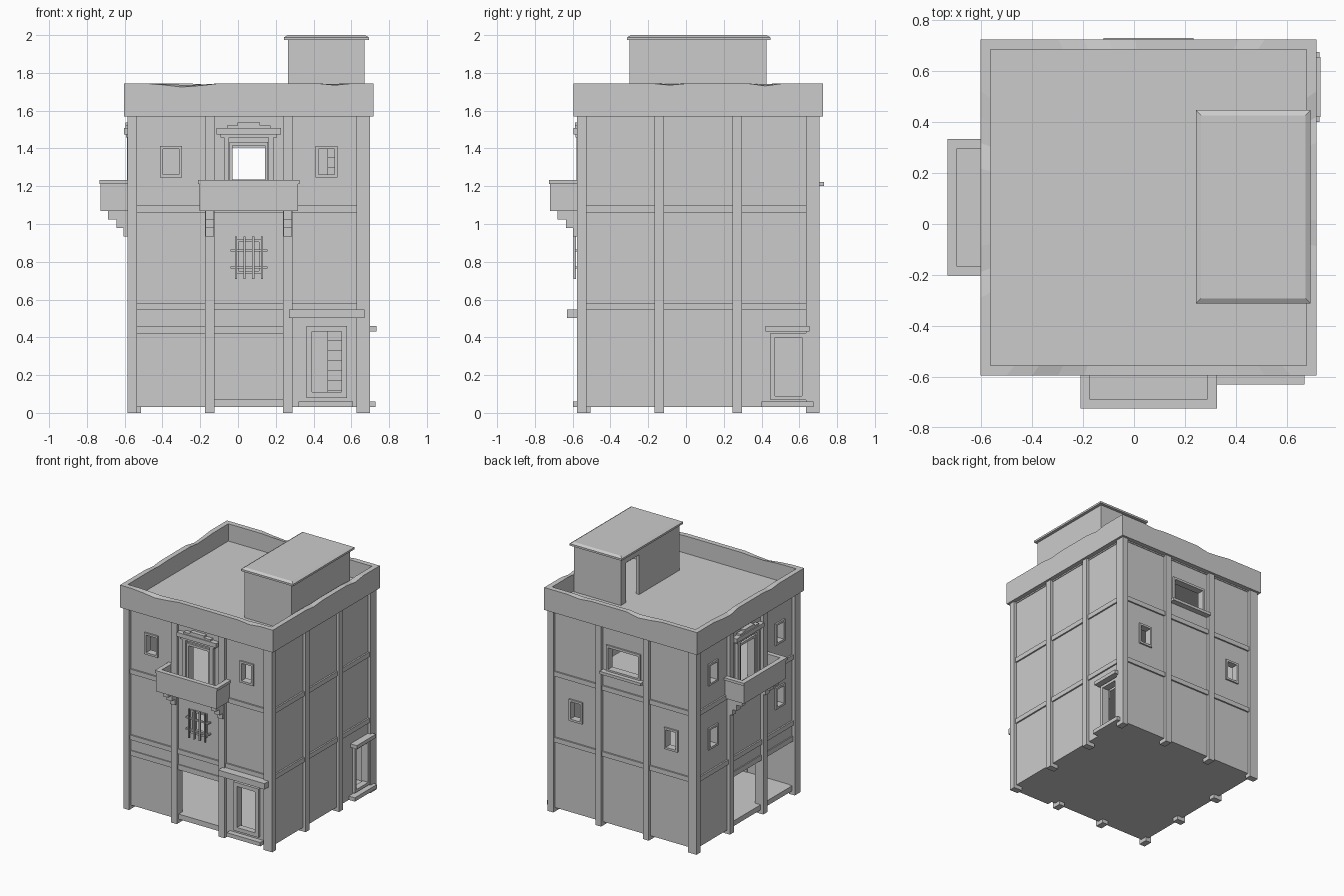
import bpy, bmesh
from math import pi
from mathutils import Matrix, Vector
from collections import defaultdict

if "Cube" in bpy.data.objects:
    bpy.data.objects.remove(bpy.data.objects["Cube"])

CENTRE = Vector((0.057, 0.065, 0))      # middle of the square tower
FRONT, RIGHT, BACK, LEFT = range(4)
WALL = 0.62                             # centre to wall face
BAY = 0.412                             # column spacing
parts = defaultdict(bmesh.new)


def place(side, u, d, z):
    """Side-local point: u along the wall, d outward from the centre."""
    return CENTRE + Matrix.Rotation(side * pi / 2, 3, 'Z') @ Vector((u, -d, z))


def solid(name, pts):
    """Six-sided block from 4 bottom points and 4 top points."""
    bm = parts[name]
    v = [bm.verts.new(p) for p in pts]
    for f in ((0, 3, 2, 1), (4, 5, 6, 7), (0, 1, 5, 4), (1, 2, 6, 5), (2, 3, 7, 6), (3, 0, 4, 7)):
        bm.faces.new([v[i] for i in f])


def box(name, side, u0, u1, d0, d1, z0, z1):
    solid(name, [place(side, u, d, z) for z in (z0, z1)
                 for u, d in ((u0, d1), (u1, d1), (u1, d0), (u0, d0))])


def wbox(name, x0, x1, y0, y1, z0, z1, inset=0):
    i = inset
    solid(name, [Vector(p) for p in (
        (x0, y0, z0), (x1, y0, z0), (x1, y1, z0), (x0, y1, z0),
        (x0 + i, y0 + i, z1), (x1 - i, y0 + i, z1), (x1 - i, y1 - i, z1), (x0 + i, y1 - i, z1))])


def frame(name, side, u, half, z0, z1, t=0.016, d=0.632, bottom=True):
    """Border around an opening, set into the wall."""
    a, b, back = u - half, u + half, WALL - 0.03
    box(name, side, a - t, a, back, d, z0, z1)
    box(name, side, b, b + t, back, d, z0, z1)
    box(name, side, a - t, b + t, back, d, z1, z1 + t)
    if bottom:
        box(name, side, a - t, b + t, back, d, z0 - t, z0)


def wall(side, holes, z0=0.03, z1=1.57, thick=0.045):
    """Wall sheet with rectangular openings, thickened inward."""
    us = sorted({-WALL, WALL, *[h[0] for h in holes], *[h[1] for h in holes]})
    zs = sorted({z0, z1, *[h[2] for h in holes], *[h[3] for h in holes]})

    def filled(i, j):
        if not (0 <= i < len(us) - 1 and 0 <= j < len(zs) - 1):
            return False
        u, z = (us[i] + us[i + 1]) / 2, (zs[j] + zs[j + 1]) / 2
        return not any(h[0] < u < h[1] and h[2] < z < h[3] for h in holes)

    bm = parts["wall_" + ("front", "right", "back", "left")[side]]
    new = lambda pts: bm.faces.new([bm.verts.new(place(side, *p)) for p in pts])
    o, n = WALL, WALL - thick
    for i in range(len(us) - 1):
        for j in range(len(zs) - 1):
            if not filled(i, j):
                continue
            a, b, c, e = us[i], us[i + 1], zs[j], zs[j + 1]
            new([(a, o, c), (b, o, c), (b, o, e), (a, o, e)])
            new([(a, n, c), (a, n, e), (b, n, e), (b, n, c)])
            for di, dj, p, q in ((-1, 0, (a, c), (a, e)), (1, 0, (b, e), (b, c)),
                                 (0, -1, (b, c), (a, c)), (0, 1, (a, e), (b, e))):
                if not filled(i + di, j + dj):
                    new([(p[0], n, p[1]), (p[0], o, p[1]), (q[0], o, q[1]), (q[0], n, q[1])])
    bmesh.ops.remove_doubles(bm, verts=bm.verts, dist=1e-5)


def window(u, z):
    return (u - 0.042, u + 0.042, z - 0.068, z + 0.068)


# Walls and their openings
shop = (-0.182, 0.182, 0.07, 0.42)
balcony_door = (-0.085, 0.085, 1.09, 1.415)
front_windows = [window(s * BAY, 1.33) for s in (-1, 1)]
left_windows = [window(s * BAY, z) for s in (-1, 1) for z in (0.83, 1.33)]
back_windows = [window(s * BAY, 0.83) for s in (-1, 1)]
wall(FRONT, [shop, balcony_door, (0.333, 0.493, 0.08, 0.435), (-0.055, 0.055, 0.75, 0.905)] + front_windows)
wall(RIGHT, [(0.404, 0.55, 0.07, 0.405)])
wall(BACK, [(-0.13, 0.13, 1.235, 1.405)] + back_windows)
wall(LEFT, [shop, balcony_door, (0.23, 0.594, 0.07, 0.42)] + left_windows)
for side, wins in ((FRONT, front_windows), (LEFT, left_windows), (BACK, back_windows)):
    for a, b, c, e in wins:
        frame("window_frames", side, (a + b) / 2, 0.042, c, e)

# Columns and horizontal bands
for s in range(4):
    for k in (-1.5, -0.5, 0.5):
        u = k * BAY
        box("columns", s, u - 0.025, u + 0.025, 0.57, 0.643, 0, 1.575)
    for z0, z1 in ((0.545, 0.582), (1.06, 1.097)):
        box("floor_bands", s, -0.628, 0.628, 0.6, 0.632, z0, z1)
box("shop_lintels", FRONT, -0.62, 0.2, 0.59, 0.628, 0.42, 0.46)
box("shop_lintels", LEFT, -0.2, 0.62, 0.59, 0.628, 0.42, 0.46)

# Floors, roof and inner stairs
cx, cy = CENTRE.x, CENTRE.y
wbox("ground_floor", cx - 0.619, cx + 0.619, cy - 0.619, cy + 0.619, 0.03, 0.07)
for z in (0.545, 1.06):
    wbox("inner_floors", cx - 0.58, 0.46, cy - 0.58, cy + 0.58, z, z + 0.035)
wbox("roof_deck", cx - 0.625, cx + 0.625, cy - 0.625, cy + 0.625, 1.56, 1.61)
for base in (0.07, 0.58, 1.095):
    for i in range(9):
        y = -0.38 + i * 0.075
        wbox("inner_stairs", 0.475, 0.635, y, y + 0.075, base + i * 0.052 - 0.02, base + (i + 1) * 0.052)

# Parapet ring with a worn top edge
dips = {(FRONT, 2): 0.008, (FRONT, 3): 0.02, (FRONT, 4): 0.012, (FRONT, 11): 0.01,
        (RIGHT, 5): 0.01, (RIGHT, 10): 0.014, (BACK, 8): 0.02, (BACK, 9): 0.012,
        (BACK, 3): 0.01, (LEFT, 3): 0.012, (LEFT, 4): 0.02, (LEFT, 9): 0.01}
bm = parts["parapet"]
rings, N = [], 13
for s in range(4):
    for i in range(N):
        t, drop = -1 + 2 * i / N, dips.get((s, i), 0)
        rings.append([bm.verts.new(place(s, t * d, d, z)) for d, z in (
            (0.66, 1.57), (0.66, 1.745 - drop), (0.62, 1.745 - drop * 0.5), (0.62, 1.57))])
for r, q in zip(rings, rings[1:] + rings[:1]):
    for k in range(4):
        bm.faces.new((r[k], q[k], q[(k + 1) % 4], r[(k + 1) % 4]))

# Roof stair house with a doorway facing the deck
n = "stair_house"
wbox(n, 0.265, 0.67, -0.30, -0.275, 1.6, 1.978)
wbox(n, 0.265, 0.67, 0.40, 0.425, 1.6, 1.978)
wbox(n, 0.645, 0.67, -0.275, 0.40, 1.6, 1.978)
wbox(n, 0.265, 0.29, -0.275, 0.20, 1.6, 1.978)
wbox(n, 0.265, 0.29, 0.36, 0.40, 1.6, 1.978)
wbox(n, 0.265, 0.29, 0.20, 0.36, 1.92, 1.978)
wbox("stair_house_roof", 0.243, 0.693, -0.312, 0.447, 1.973, 1.988)
wbox("stair_house_roof", 0.243, 0.693, -0.312, 0.447, 1.988, 2.0, 0.02)

# Balconies with stepped brackets and decorated doors
for s in (FRONT, LEFT):
    box("balcony_floor", s, -0.255, 0.255, 0.615, 0.78, 1.07, 1.09)
    for a, b, d0 in ((-0.26, -0.235, 0.615), (0.235, 0.26, 0.615), (-0.235, 0.235, 0.76)):
        box("balcony_rail", s, a, b, d0, 0.785, 1.07, 1.215)
    for a, b, d0 in ((-0.268, -0.232, 0.615), (0.232, 0.268, 0.615), (-0.232, 0.232, 0.753)):
        box("balcony_cap", s, a, b, d0, 0.79, 1.213, 1.234)
    for u in (-BAY / 2, BAY / 2):
        for d, z in ((0.745, 1.025), (0.70, 0.98), (0.662, 0.935)):
            box("balcony_brackets", s, u - 0.022, u + 0.022, 0.615, d, z, z + 0.045)
    frame("balcony_door_frame", s, 0, 0.085, 1.09, 1.415, 0.018, 0.635, False)
    for u in (-0.118, 0.118):
        box("balcony_door_frame", s, u - 0.014, u + 0.014, 0.6, 0.645, 1.09, 1.46)
    box("balcony_door_header", s, -0.15, 0.15, 0.6, 0.65, 1.458, 1.475)
    box("balcony_door_header", s, -0.17, 0.17, 0.6, 0.66, 1.475, 1.508)
    box("balcony_door_header", s, -0.115, 0.115, 0.6, 0.652, 1.508, 1.522)
    box("balcony_door_header", s, -0.06, 0.06, 0.6, 0.652, 1.522, 1.537)

# Barred window below the front balcony
frame("barred_window_frame", FRONT, 0, 0.055, 0.75, 0.905, 0.014)
for i in range(4):
    u = -0.068 + i * 0.046
    box("window_bars", FRONT, u - 0.006, u + 0.006, 0.648, 0.66, 0.71, 0.935)
for z in (0.77, 0.86):
    box("window_bars", FRONT, -0.098, 0.098, 0.64, 0.652, z - 0.006, z + 0.006)
    for u in (-0.092, 0.092):
        box("window_bars", FRONT, u - 0.006, u + 0.006, 0.61, 0.652, z - 0.006, z + 0.006)

# Street doors: frame, canopy and step
frame("front_door_frame", FRONT, 0.413, 0.078, 0.11, 0.43, 0.03, 0.638)
box("front_door_canopy", FRONT, 0.213, 0.613, 0.6, 0.695, 0.502, 0.548)
box("front_door_step", FRONT, 0.263, 0.553, 0.6, 0.662, 0.03, 0.06)
frame("side_door_frame", RIGHT, 0.477, 0.072, 0.09, 0.40, 0.022, 0.638)
box("side_door_canopy", RIGHT, 0.355, 0.59, 0.6, 0.675, 0.432, 0.46)
box("side_door_step", RIGHT, 0.335, 0.61, 0.6, 0.672, 0.03, 0.06)

# Wide back window with sill
frame("back_window_frame", BACK, 0, 0.13, 1.235, 1.405, 0.018)
box("back_window_sill", BACK, -0.177, 0.177, 0.6, 0.665, 1.2, 1.222)

# Turn every collected part into an object
for name, bm in parts.items():
    bmesh.ops.recalc_face_normals(bm, faces=bm.faces)
    mesh = bpy.data.meshes.new(name)
    bm.to_mesh(mesh)
    bm.free()
    bpy.context.collection.objects.link(bpy.data.objects.new(name, mesh))
